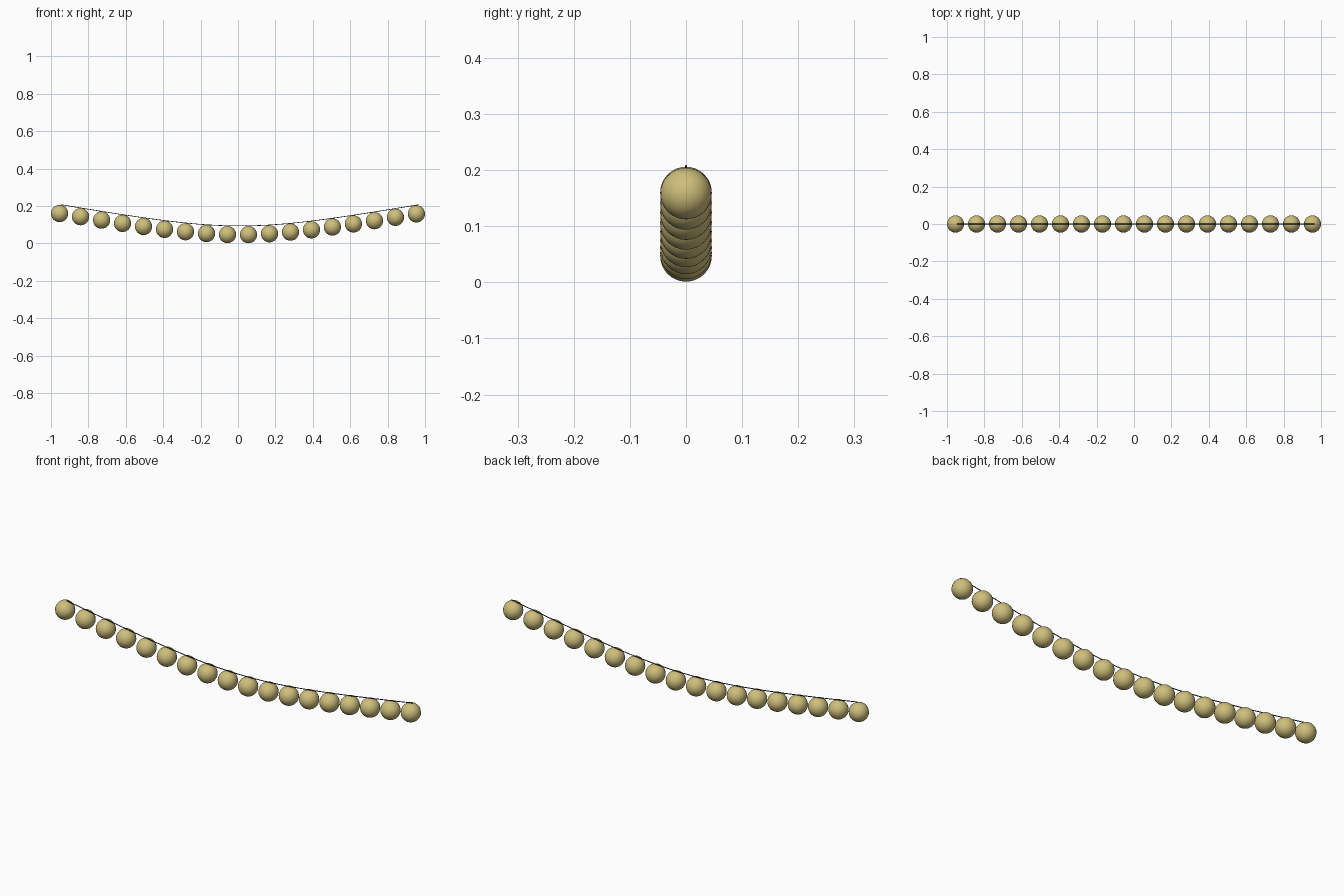
import bpy
from mathutils import Vector
from mathutils.geometry import interpolate_bezier

if "Cube" in bpy.data.objects:
    bpy.data.objects.remove(bpy.data.objects["Cube"])


def material(name, rgb):
    m = bpy.data.materials.new(name)
    m.diffuse_color = (*rgb, 1)
    m.use_nodes = True
    m.node_tree.nodes["Principled BSDF"].inputs["Base Color"].default_value = m.diffuse_color
    return m


gold = material("warm_bulb", (0.62, 0.52, 0.2))
black = material("dark_wire", (0.02, 0.02, 0.02))

# Sagging path shared by wire and bulbs
MID, HALF, TOP, DROP, HANDLE = 0.01, 0.955, 0.207, 0.151, 0.042
path = interpolate_bezier(
    Vector((MID - HALF, 0, TOP)), Vector((MID - HANDLE, 0, TOP - DROP)),
    Vector((MID + HANDLE, 0, TOP - DROP)), Vector((MID + HALF, 0, TOP)), 49)


def sag(x):
    for a, b in zip(path, path[1:]):
        if x <= b.x:
            break
    return a.z + (b.z - a.z) * (x - a.x) / (b.x - a.x) if x > path[0].x else TOP


# Thin wire
curve = bpy.data.curves.new("wire", 'CURVE')
curve.dimensions = '3D'
curve.bevel_depth = 0.002
curve.bevel_resolution = 1
curve.use_fill_caps = True
spline = curve.splines.new('POLY')
spline.points.add(len(path) - 1)
for p, co in zip(spline.points, path):
    p.co = (*co, 1)
wire = bpy.data.objects.new("wire", curve)
bpy.context.collection.objects.link(wire)
curve.materials.append(black)

# Round bulbs hanging just under the wire
COUNT, R = 18, 0.046
mesh = None
for i in range(COUNT):
    x = -0.954 + 1.908 * i / (COUNT - 1)
    loc = (x, 0, sag(x) - R - 0.001)
    if mesh is None:
        bpy.ops.mesh.primitive_uv_sphere_add(segments=24, ring_count=16, radius=R, location=loc)
        bulb = bpy.context.object
        bpy.ops.object.shade_smooth()
        mesh = bulb.data
        mesh.materials.append(gold)
    else:
        bulb = bpy.data.objects.new("bulb", mesh)
        bulb.location = loc
        bpy.context.collection.objects.link(bulb)
    bulb.name = f"bulb_{i + 1:02d}"
